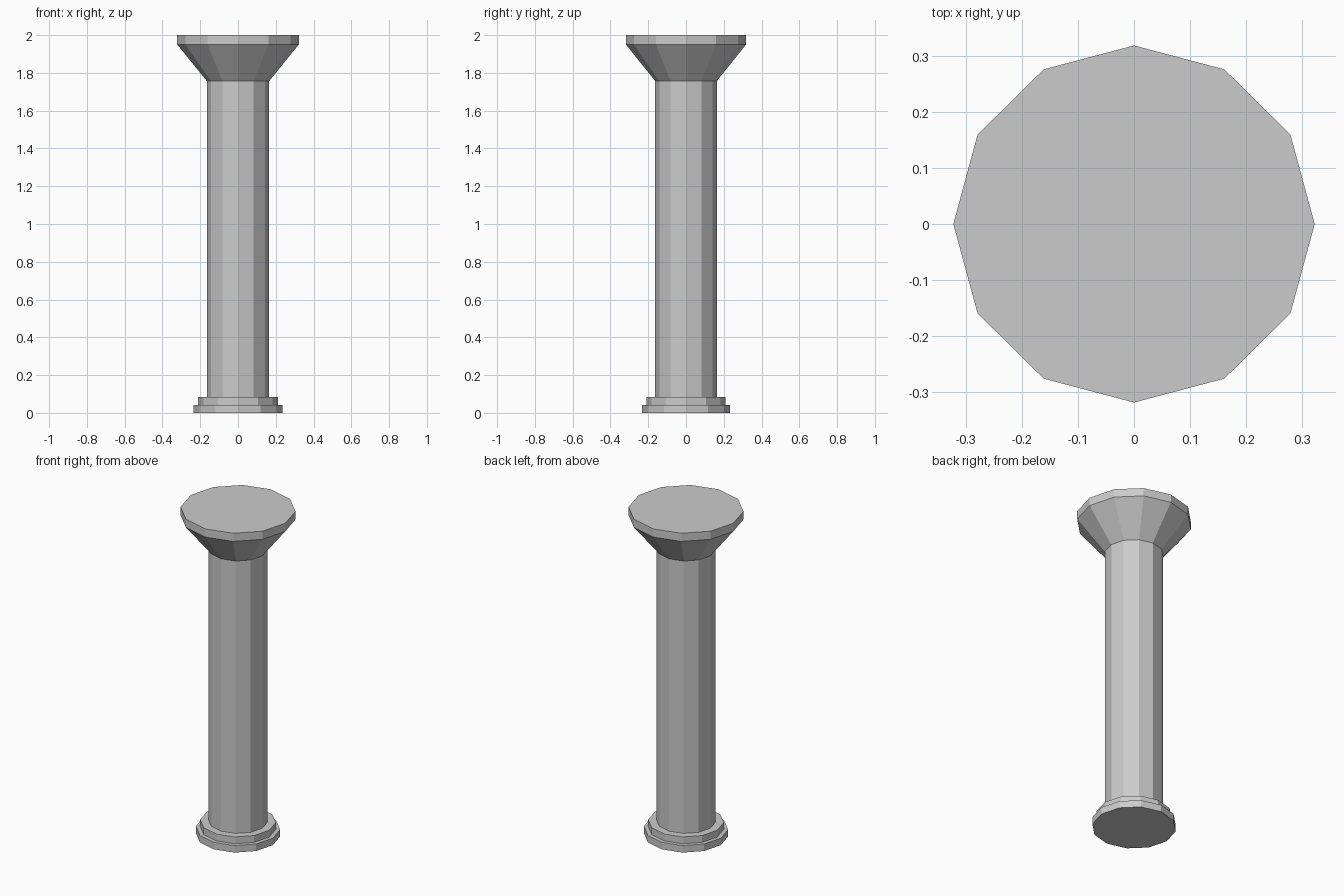
import bpy
import bmesh
from math import cos, sin, pi

SIDES = 12
DEPTH_RATIO = 0.988  # the column is very slightly shallower than wide

cube = bpy.data.objects.get("Cube")
if cube:
    bpy.data.objects.remove(cube, do_unlink=True)

# Single stone colour
stone = bpy.data.materials.new("grey stone")
stone.use_nodes = True
colour = (0.6, 0.6, 0.6, 1)
stone.diffuse_color = colour
bsdf = next(n for n in stone.node_tree.nodes if n.type == "BSDF_PRINCIPLED")
bsdf.inputs["Base Color"].default_value = colour
bsdf.inputs["Roughness"].default_value = 0.9


def turned_part(name, profile):
    """Closed, flat-faced solid turned from (radius, height) points."""
    bm = bmesh.new()
    rings = []
    for radius, z in profile:
        angles = [2 * pi * i / SIDES for i in range(SIDES)]
        rings.append([bm.verts.new((radius * cos(a), radius * DEPTH_RATIO * sin(a), z))
                      for a in angles])
    for low, high in zip(rings, rings[1:]):
        for i in range(SIDES):
            j = (i + 1) % SIDES
            bm.faces.new((low[i], low[j], high[j], high[i]))
    bm.faces.new(rings[0][::-1])
    bm.faces.new(rings[-1])
    mesh = bpy.data.meshes.new(name)
    bm.to_mesh(mesh)
    bm.free()
    mesh.materials.append(stone)
    obj = bpy.data.objects.new(name, mesh)
    bpy.context.collection.objects.link(obj)
    return obj


# Stepped base
turned_part("lower_base", [(0.236, 0), (0.236, 0.043)])
turned_part("upper_base", [(0.212, 0.043), (0.212, 0.085)])
# Plain shaft
turned_part("shaft", [(0.165, 0.085), (0.165, 1.757)])
# Flared capital with a straight rim
turned_part("capital", [(0.165, 1.757), (0.322, 1.95), (0.322, 2.0)])
